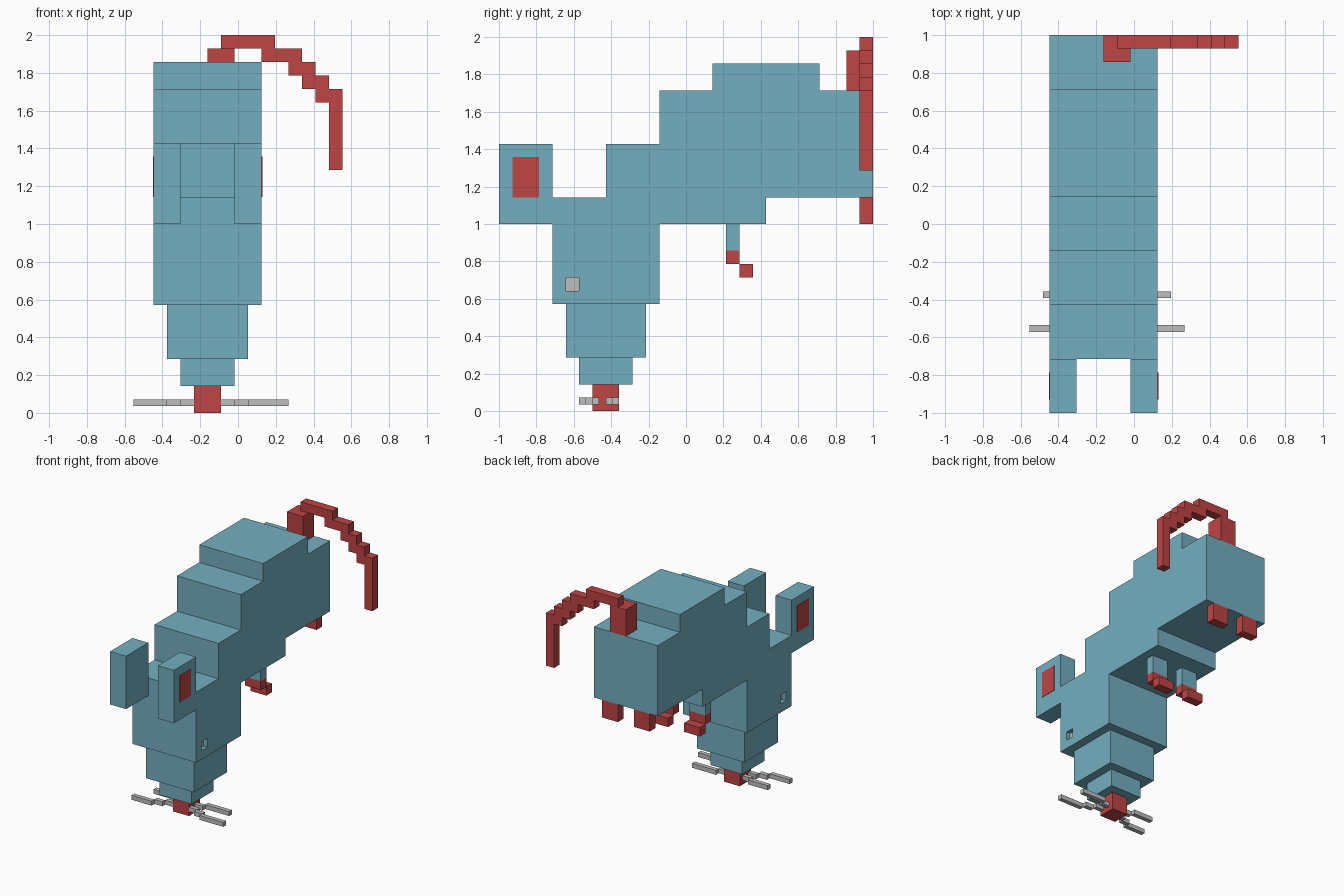
import bpy
import bmesh
from mathutils import Matrix, Vector

cube = bpy.data.objects.get("Cube")
if cube:
    bpy.data.objects.remove(cube)

U = 1 / 14                           # one block of the model
SHIFT = Vector((-2.25, 0, 0))        # the tail hangs to one side, so the body sits off centre


def material(name, colour):
    m = bpy.data.materials.new(name)
    m.use_nodes = True
    m.diffuse_color = (*colour, 1)
    m.node_tree.nodes["Principled BSDF"].inputs["Base Color"].default_value = (*colour, 1)
    return m


BLUE = material("dusty_blue", (0.174, 0.429, 0.527))
RED = material("brick_red", (0.521, 0.058, 0.058))
GREY = material("light_grey", (0.515, 0.515, 0.515))


def finish(name, bm, *mats):
    """Turn a bmesh in block units into an object."""
    bmesh.ops.transform(bm, matrix=Matrix.Scale(U, 4) @ Matrix.Translation(SHIFT), verts=bm.verts)
    mesh = bpy.data.meshes.new(name)
    bm.to_mesh(mesh)
    bm.free()
    for m in mats:
        mesh.materials.append(m)
    obj = bpy.data.objects.new(name, mesh)
    bpy.context.collection.objects.link(obj)
    return obj


def boxes(name, mat, *ranges):
    """One object from boxes, each given as x, y and z ranges."""
    bm = bmesh.new()
    for r in ranges:
        lo = Vector([min(a) for a in r])
        hi = Vector([max(a) for a in r])
        size = Matrix.Diagonal((*(hi - lo), 1))
        bmesh.ops.create_cube(bm, size=1, matrix=Matrix.Translation((lo + hi) / 2) @ size)
    return finish(name, bm, mat)


# Stepped body and head: a side profile extruded across the width
profile = [(-10, 8), (-2, 8), (-2, 14), (6, 14), (6, 16), (14, 16), (14, 24), (10, 24),
           (10, 26), (2, 26), (2, 24), (-2, 24), (-2, 20), (-6, 20), (-6, 16), (-10, 16)]
bm = bmesh.new()
face = bm.faces.new([bm.verts.new((-4, y, z)) for y, z in profile])
side = bmesh.ops.extrude_face_region(bm, geom=[face])["geom"]
bmesh.ops.translate(bm, vec=(8, 0, 0), verts=[g for g in side if isinstance(g, bmesh.types.BMVert)])
bmesh.ops.recalc_face_normals(bm, faces=bm.faces)

# Eye sockets: a square cut into each cheek and pushed inward
for co, no in (((0, -9, 0), (0, 1, 0)), ((0, -8, 0), (0, 1, 0)),
               ((0, 0, 9), (0, 0, 1)), ((0, 0, 10), (0, 0, 1))):
    bmesh.ops.bisect_plane(bm, geom=bm.verts[:] + bm.edges[:] + bm.faces[:], plane_co=co, plane_no=no)
eyes = [f for f in bm.faces if abs(f.normal.x) > 0.9
        and (f.calc_center_median().yz - Vector((-8.5, 9.5))).length < 0.1]
for f in bmesh.ops.extrude_discrete_faces(bm, faces=eyes)["faces"]:
    f.material_index = 1
    inward = -0.5 if f.calc_center_median().x > 0 else 0.5
    bmesh.ops.translate(bm, vec=(inward, 0, 0), verts=f.verts)
finish("body", bm, BLUE, GREY)

# Tapering snout and nose
boxes("muzzle", BLUE, ((-3, 3), (-9, -3), (4, 8)))
boxes("snout", BLUE, ((-2, 2), (-8, -4), (2, 4)))
boxes("nose", RED, ((-1, 1), (-7, -5), (0, 2)))

# Paired parts
for s, label in ((1, "left"), (-1, "right")):
    boxes(label + "_ear", BLUE, ((2 * s, 4 * s), (-14, -10), (14, 20)))
    boxes(label + "_ear_patch", RED, ((4 * s, 4.05 * s), (-13, -11), (16, 19)))
    limb = (s, 3 * s)
    boxes(label + "_arm", BLUE, (limb, (3, 4), (12, 14)))
    boxes(label + "_hand", RED, (limb, (3, 4), (11, 12)), (limb, (4, 5), (10, 11)))
    boxes(label + "_hind_foot", RED, (limb, (13, 14), (14, 16)))
    # Whiskers are slightly longer on the left
    extra = 0.5 if s > 0 else 0
    z = (0.5, 1)
    boxes(label + "_front_whisker", GREY,
          ((s, 2 * s), (-7, -6.5), z),
          ((2 * s, 3 * s), (-7.5, -7), z),
          ((3 * s, (5.5 + extra) * s), (-8, -7.5), z))
    boxes(label + "_rear_whisker", GREY,
          ((s, 2 * s), (-6, -5.5), z),
          ((2 * s, (4.5 + extra) * s), (-5.5, -5), z))

# Tail: a root block, then steps arching over and down one side
boxes("tail_root", RED, ((0, 2), (12, 14), (24, 27)))
steps = [(1, 5, 27, 28), (4, 7, 26, 27), (6, 8, 25, 26), (7, 9, 24, 25),
         (8, 9, 23, 24), (9, 10, 18, 24)]
boxes("tail", RED, *[((x0, x1), (13, 14), (z0, z1)) for x0, x1, z0, z1 in steps])
